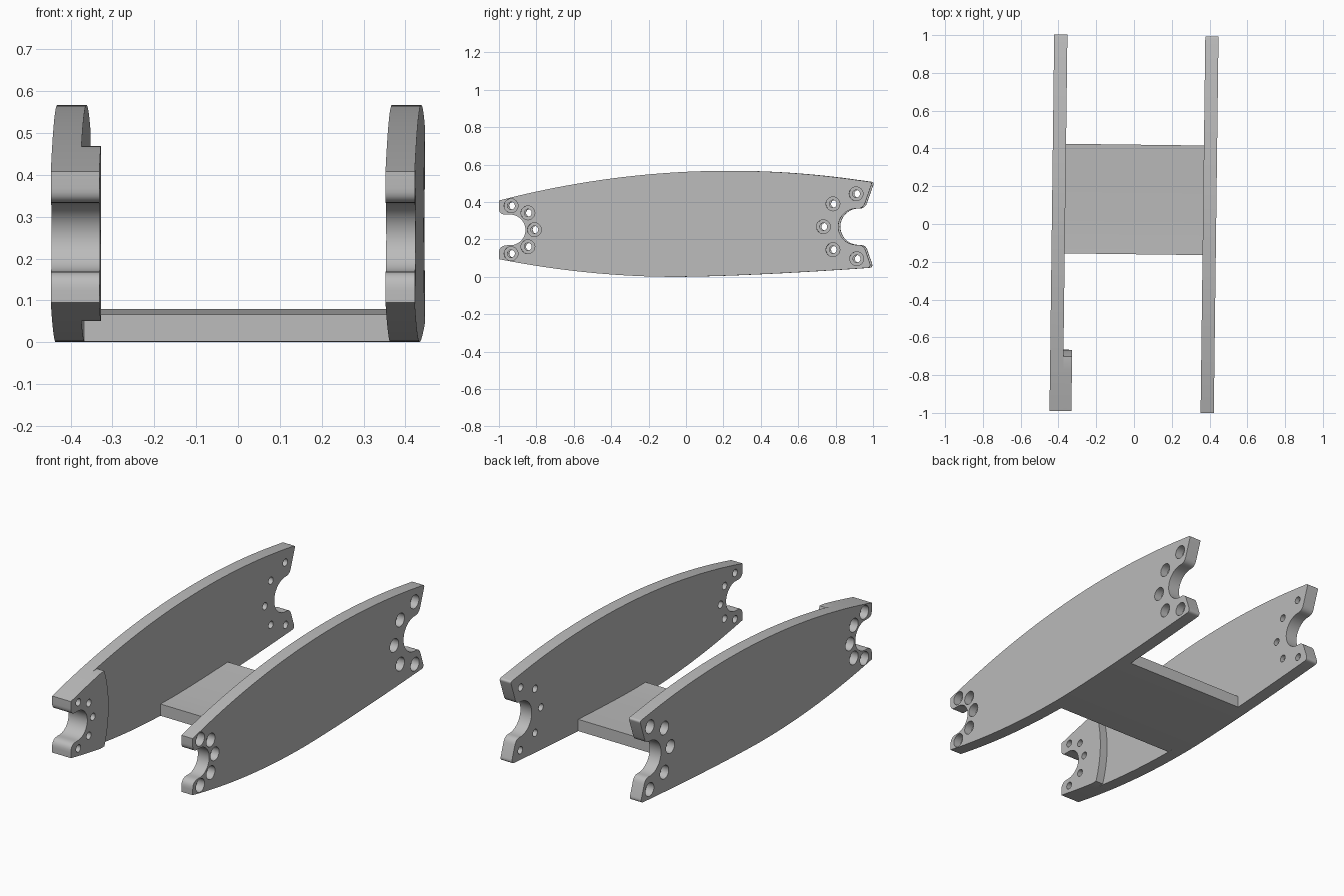
import bpy, bmesh, math
from mathutils import Vector, Matrix

if "Cube" in bpy.data.objects:
    bpy.data.objects.remove(bpy.data.objects["Cube"], do_unlink=True)

# One plain grey for every part
grey = bpy.data.materials.new("plain grey")
grey.use_nodes = True
COLOUR = (0.5, 0.5, 0.5, 1)
grey.diffuse_color = COLOUR
grey.node_tree.nodes["Principled BSDF"].inputs["Base Color"].default_value = COLOUR

INNER, OUTER, PAD_FACE = 0.365, 0.435, 0.319
YAW, SHIFT = -0.0125, 0.005
FRONT_HOLES = [(-.935, .38), (-.845, .342), (-.81, .252), (-.845, .161), (-.935, .124)]
REAR_HOLES = [(.91, .444), (.786, .39), (.735, .268), (.786, .145), (.913, .097)]


def top_z(y):
    return 0.567 - 0.105 * (y - 0.23) ** 2


def bottom_z(y):
    d = y + 0.05
    return 0.105 * d * d if d < 0 else 0.05 * (d / 1.05) ** 1.5


def samples(a, b, n):
    return [a + (b - a) * i / n for i in range(n + 1)]


def arc(cy, cz, r, a, b, n=24):
    return [(cy + r * math.cos(math.radians(t)), cz + r * math.sin(math.radians(t)))
            for t in samples(a, b, n)]


def fillet(before, corner, after, size, n=6):
    """Round a corner, starting and ending at the given distance from it."""
    p, c, q = Vector(before), Vector(corner), Vector(after)
    s = c + (p - c).normalized() * size
    e = c + (q - c).normalized() * size
    return [tuple(s * (1 - t) ** 2 + c * 2 * t * (1 - t) + e * t * t) for t in samples(0, 1, n)]


def front_end():
    """Front edge from the top tip, round the notch, to the bottom tip."""
    tip, low = (-1, top_z(-1)), (-1, bottom_z(-1))
    up, down = (-1, .333), (-1, .169)
    notch = arc(-.94, .251, .082, 90, -90)
    return ([tip] + fillet(tip, up, notch[0], .035) + notch
            + fillet(notch[-1], down, low, .045) + [low])


def rear_end():
    """Rear edge from the bottom tip, round the notch, to the top tip."""
    low, tip = (.992, bottom_z(.99)), (.997, top_z(.99))
    down, up = (.95, .171), (.947, .365)
    notch = arc(.912, .268, .097, 270, 90)
    return (fillet((.9, bottom_z(.9)), low, down, .025) + fillet(low, down, notch[0], .03)
            + notch + fillet(notch[-1], up, tip, .03)
            + fillet(up, tip, (.9, top_z(.9)), .015))


def prism(name, outline, x0, x1):
    """Extrude a (y, z) outline along x."""
    bm = bmesh.new()
    face = bm.faces.new([bm.verts.new((x0, y, z)) for y, z in outline])
    ext = bmesh.ops.extrude_face_region(bm, geom=[face])
    moved = [v for v in ext["geom"] if isinstance(v, bmesh.types.BMVert)]
    bmesh.ops.translate(bm, verts=moved, vec=(x1 - x0, 0, 0))
    bmesh.ops.recalc_face_normals(bm, faces=bm.faces)
    return finish(name, bm)


def finish(name, bm):
    mesh = bpy.data.meshes.new(name)
    bm.to_mesh(mesh)
    bm.free()
    mesh.materials.append(grey)
    obj = bpy.data.objects.new(name, mesh)
    bpy.context.collection.objects.link(obj)
    return obj


def drill(obj, holes, radius, x0, x1):
    """Cut round holes between two x positions."""
    bm = bmesh.new()
    for y, z in holes:
        place = Matrix.Translation(((x0 + x1) / 2, y, z)) @ Matrix.Rotation(math.pi / 2, 4, 'Y')
        bmesh.ops.create_cone(bm, cap_ends=True, segments=28, radius1=radius,
                              radius2=radius, depth=abs(x1 - x0), matrix=place)
    cutter = finish("hole_cutter", bm)
    cutter.hide_render = True
    mod = obj.modifiers.new("holes", 'BOOLEAN')
    mod.operation, mod.solver, mod.object = 'DIFFERENCE', 'EXACT', cutter
    bpy.context.view_layer.update()
    baked = bpy.data.meshes.new_from_object(obj.evaluated_get(bpy.context.evaluated_depsgraph_get()))
    obj.modifiers.clear()
    obj.data = baked
    bpy.data.objects.remove(cutter, do_unlink=True)


# Side plates with counterbored holes, wide on the outside
plate_outline = (front_end() + [(y, bottom_z(y)) for y in samples(-1, .96, 48)[1:-1]]
                 + rear_end() + [(y, top_z(y)) for y in samples(.97, -1, 48)[1:-1]])
parts = []
for name, side in (("left_side_plate", 1), ("right_side_plate", -1)):
    plate = prism(name, plate_outline, side * INNER, side * OUTER)
    drill(plate, FRONT_HOLES + REAR_HOLES, .02, side * (INNER - .05), side * (OUTER + .05))
    drill(plate, FRONT_HOLES + REAR_HOLES, .037, side * (INNER + .025), side * (OUTER + .05))
    parts.append(plate)

# Thickening pad inside the right plate, with a curved rear edge
pad_outline = (front_end() + [(y, bottom_z(y)) for y in samples(-1, -.708, 8)[1:-1]]
               + arc(-1.295, .26, .62, -19.7, 19.7, 16)
               + [(y, top_z(y)) for y in samples(-.708, -1, 8)[1:-1]])
pad = prism("front_mounting_pad", pad_outline, -INNER, -PAD_FACE)
drill(pad, FRONT_HOLES, .02, -INNER - .05, -PAD_FACE + .05)
parts.append(pad)

# Cross plate following the lower curve
ys = samples(-.165, .415, 16)
parts.append(prism("cross_plate", [(y, bottom_z(y)) for y in ys]
                   + [(y, bottom_z(y) + .065) for y in reversed(ys)], -INNER, INNER))

# Slight yaw of the whole assembly, then smooth curved edges
bpy.ops.object.select_all(action='DESELECT')
for obj in parts:
    obj.data.transform(Matrix.Rotation(YAW, 4, 'Z') @ Matrix.Translation((0, SHIFT, 0)))
    obj.select_set(True)
bpy.context.view_layer.objects.active = parts[0]
bpy.ops.object.shade_smooth_by_angle(angle=math.radians(30))
